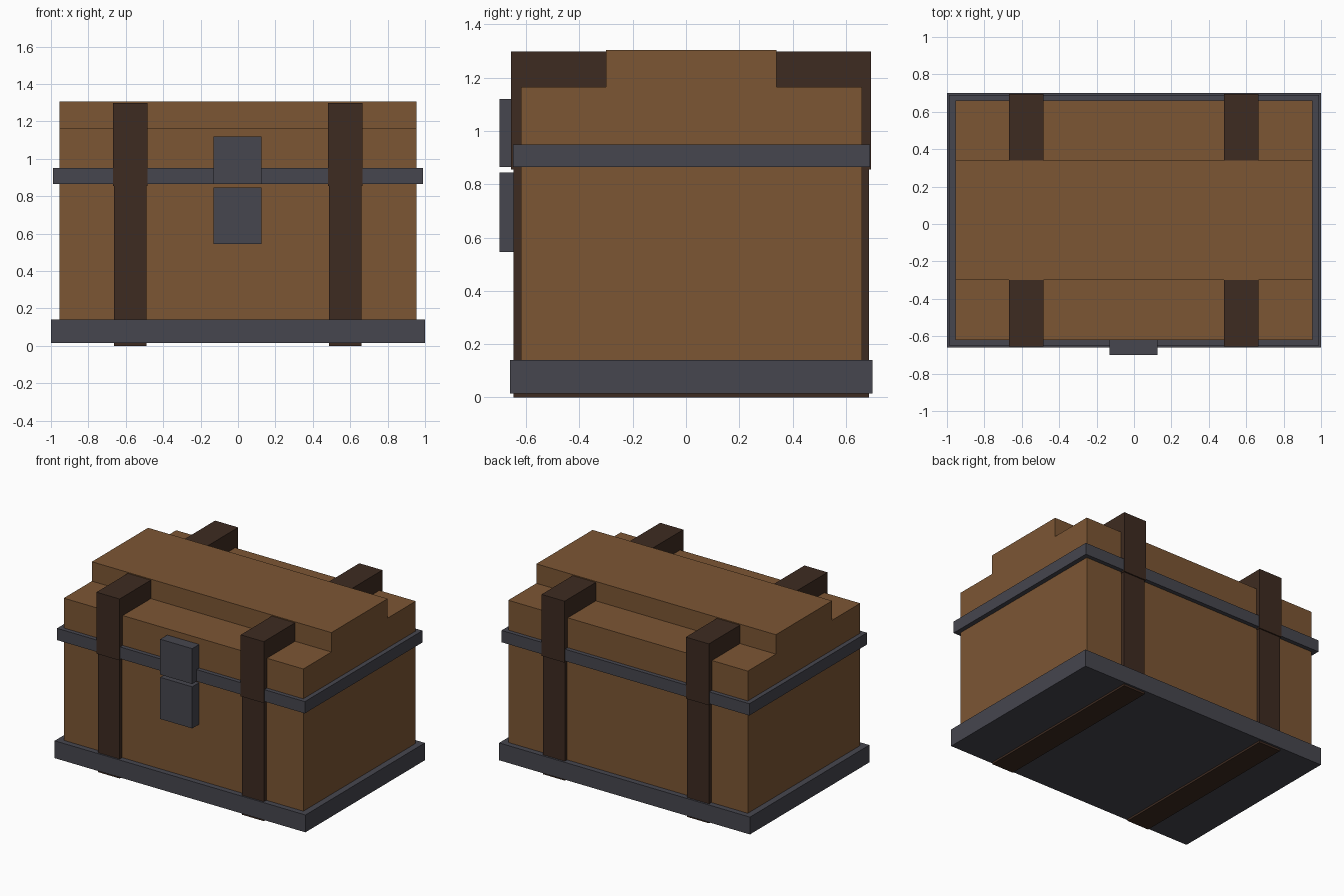
import bpy
import bmesh

default = bpy.data.objects.get("Cube")
if default:
    bpy.data.objects.remove(default, do_unlink=True)


def make_material(name, rgb):
    mat = bpy.data.materials.new(name)
    mat.use_nodes = True
    color = (*rgb, 1.0)
    mat.diffuse_color = color
    for node in mat.node_tree.nodes:
        if node.type == "BSDF_PRINCIPLED":
            node.inputs["Base Color"].default_value = color
    return mat


wood = make_material("brown wood", (0.202, 0.093, 0.034))
leather = make_material("dark leather", (0.048, 0.024, 0.015))
iron = make_material("grey iron", (0.061, 0.061, 0.077))


def box(name, x, y, z, mat):
    """Box spanning the (min, max) range on each axis."""
    bm = bmesh.new()
    bmesh.ops.create_cube(bm, size=1.0)
    for v in bm.verts:
        v.co = [r[0] if c < 0 else r[1] for c, r in zip(v.co, (x, y, z))]
    return finish(name, bm, mat)


def finish(name, bm, mat):
    bmesh.ops.recalc_face_normals(bm, faces=bm.faces)
    mesh = bpy.data.meshes.new(name)
    bm.to_mesh(mesh)
    bm.free()
    mesh.materials.append(mat)
    obj = bpy.data.objects.new(name, mesh)
    bpy.context.collection.objects.link(obj)
    return obj


# Chest body and iron base
box("chest_body", (-0.955, 0.955), (-0.62, 0.66), (0.02, 0.86), wood)
box("base_rim", (-1, 1), (-0.66, 0.70), (0.015, 0.14), iron)

# Stepped lid, extruded from its end profile
profile = [(-0.62, 0.86), (0.66, 0.86), (0.66, 1.165), (0.34, 1.165),
           (0.34, 1.305), (-0.30, 1.305), (-0.30, 1.165), (-0.62, 1.165)]
bm = bmesh.new()
end = bm.faces.new([bm.verts.new((-0.955, y, z)) for y, z in profile])
side = bmesh.ops.extrude_face_region(bm, geom=[end])["geom"]
bmesh.ops.translate(bm, vec=(1.91, 0, 0),
                    verts=[g for g in side if isinstance(g, bmesh.types.BMVert)])
finish("lid", bm, wood)
box("lid_rim", (-0.988, 0.988), (-0.65, 0.69), (0.865, 0.95), iron)

# Straps around the body and over the lid
for label, cx in (("right", -0.577), ("left", 0.573)):
    box(f"{label}_body_strap", (cx - 0.087, cx + 0.087),
        (-0.648, 0.686), (0, 0.86), leather)
    box(f"{label}_lid_strap", (cx - 0.092, cx + 0.092),
        (-0.656, 0.695), (0.855, 1.298), leather)

# Two-piece latch
box("latch_lower", (-0.13, 0.125), (-0.70, -0.60), (0.545, 0.845), iron)
box("latch_upper", (-0.13, 0.125), (-0.70, -0.60), (0.865, 1.12), iron)
